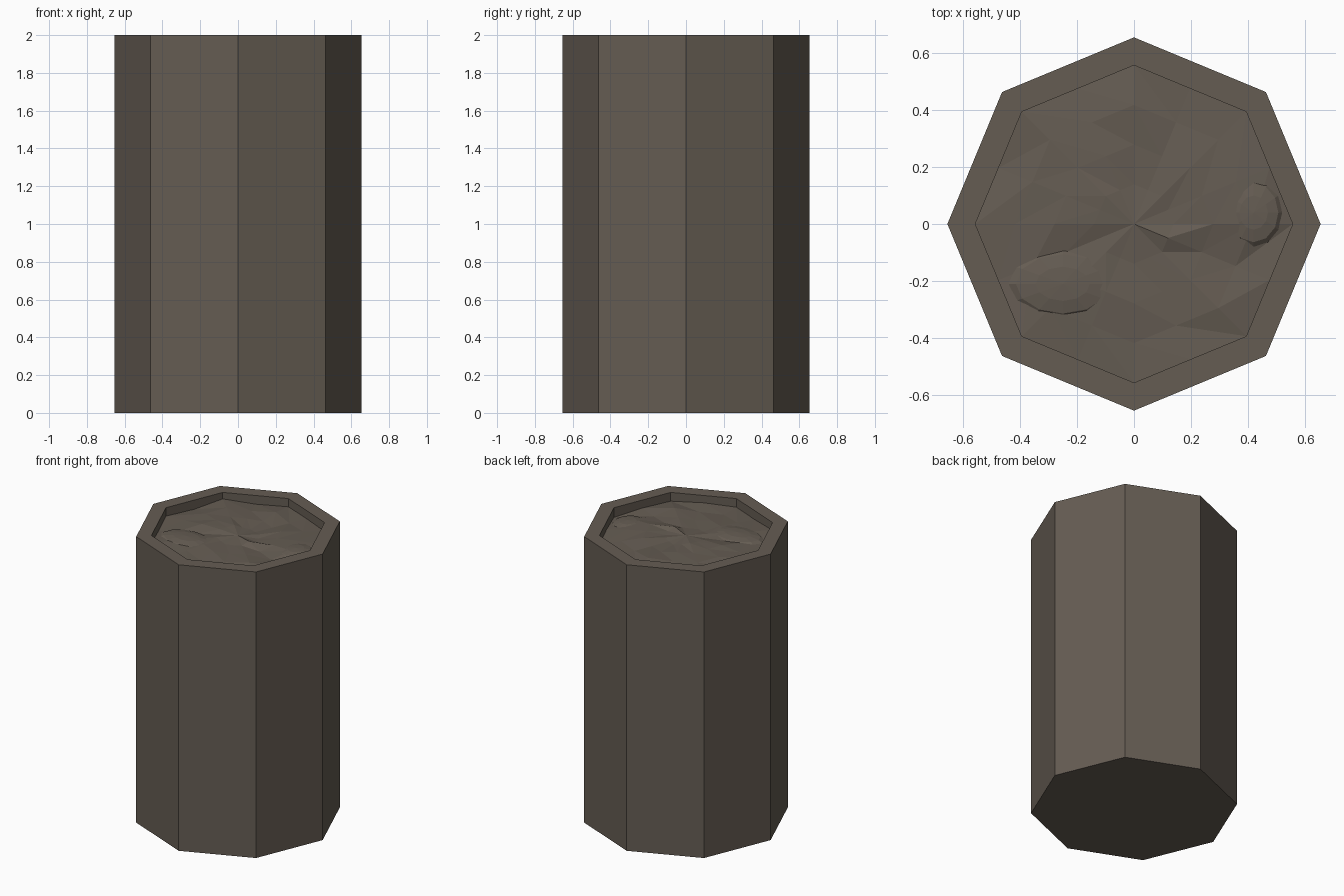
import bpy, bmesh, math, random

if "Cube" in bpy.data.objects:
    bpy.data.objects.remove(bpy.data.objects["Cube"])

random.seed(4)
R_OUT, R_IN, HEIGHT, FLOOR = 0.655, 0.557, 2.0, 1.88


def material(name, rgb):
    m = bpy.data.materials.new(name)
    m.diffuse_color = (*rgb, 1.0)
    m.use_nodes = True
    m.node_tree.nodes["Principled BSDF"].inputs["Base Color"].default_value = m.diffuse_color
    return m


def finish(bm, name, mat):
    bmesh.ops.recalc_face_normals(bm, faces=bm.faces[:])
    mesh = bpy.data.meshes.new(name)
    bm.to_mesh(mesh)
    bm.free()
    mesh.materials.append(mat)
    obj = bpy.data.objects.new(name, mesh)
    bpy.context.collection.objects.link(obj)
    return obj


def octagon_point(r, k, n):
    # point k of n along an octagon with corners on the axes
    per = n // 8
    i, t = divmod(k, per)
    a, b = i * math.pi / 4, (i + 1) * math.pi / 4
    t /= per
    return (r * (math.cos(a) * (1 - t) + math.cos(b) * t),
            r * (math.sin(a) * (1 - t) + math.sin(b) * t))


stone = material("grey_brown_stone", (0.13, 0.108, 0.086))

# Eight-sided column with a shallow recess in the top
bm = bmesh.new()
rings = [[bm.verts.new((*octagon_point(r, k, 8), z)) for k in range(8)]
         for r, z in ((R_OUT, 0), (R_OUT, HEIGHT), (R_IN, HEIGHT), (R_IN, FLOOR))]
for lo, hi in zip(rings, rings[1:]):
    for k in range(8):
        j = (k + 1) % 8
        bm.faces.new((lo[k], lo[j], hi[j], hi[k]))
bm.faces.new(rings[0][::-1])
bm.faces.new(rings[-1])
finish(bm, "octagonal_column", stone)

# Uneven rough fill inside the rim, made of concentric octagon rings
N = 16
bm = bmesh.new()
centre = bm.verts.new((0, 0, 1.955))
rings = []
for s in range(1, 5):
    ring = []
    for k in range(N):
        x, y = octagon_point(R_IN * s / 4, k, N)
        z = 1.955 - 0.012 * (s / 4) ** 2 + random.uniform(-0.012, 0.012)
        ring.append(bm.verts.new((x, y, z)))
    rings.append(ring)
for k in range(N):
    j = (k + 1) % N
    bm.faces.new((centre, rings[0][k], rings[0][j]))
    for a, b in zip(rings, rings[1:]):
        bm.faces.new((a[k], b[k], b[j]))
        bm.faces.new((a[k], b[j], a[j]))
finish(bm, "rough_fill", stone)

# Low mounds poking through the fill
for x, y, rx, ry in ((-0.25, -0.21, 0.19, 0.12), (0.42, 0.04, 0.10, 0.12)):
    bm = bmesh.new()
    bmesh.ops.create_uvsphere(bm, u_segments=12, v_segments=6, radius=1.0)
    for v in bm.verts:
        v.co = (x + v.co.x * rx, y + v.co.y * ry, 1.94 + v.co.z * 0.025)
    finish(bm, "low_mound", stone)
